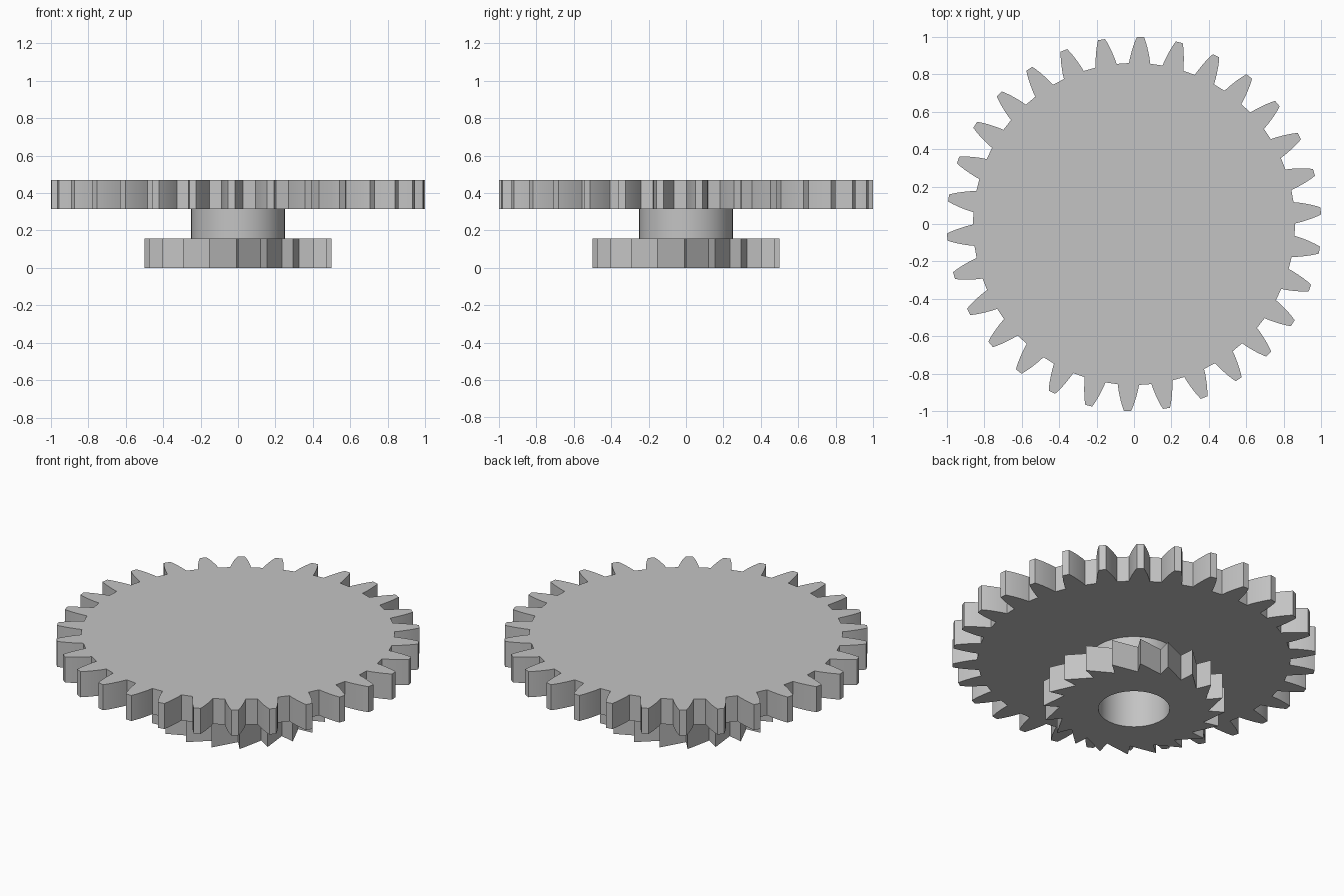
import bpy
import bmesh
from math import cos, sin, radians, tau

cube = bpy.data.objects.get("Cube")
if cube:
    bpy.data.objects.remove(cube, do_unlink=True)

# Single plain grey material
grey = bpy.data.materials.new("plain grey")
grey.use_nodes = True
colour = (0.55, 0.55, 0.55, 1)
grey.diffuse_color = colour
grey.node_tree.nodes["Principled BSDF"].inputs["Base Color"].default_value = colour


def polar(r, a):
    return (r * cos(a), r * sin(a))


def circle(r, n=72):
    return [polar(r, tau * i / n) for i in range(n)]


def plate(name, loops, z0, z1):
    """Extrude an outline, with optional holes, from z0 to z1."""
    bm = bmesh.new()
    edges = []
    for loop in loops:
        verts = [bm.verts.new((x, y, z0)) for x, y in loop]
        edges += [bm.edges.new((v, verts[i - 1])) for i, v in enumerate(verts)]
    bmesh.ops.triangle_fill(bm, edges=edges, use_beauty=True)
    result = bmesh.ops.extrude_face_region(bm, geom=bm.faces[:], use_keep_orig=True)
    top = [g for g in result["geom"] if isinstance(g, bmesh.types.BMVert)]
    bmesh.ops.translate(bm, verts=top, vec=(0, 0, z1 - z0))
    bmesh.ops.recalc_face_normals(bm, faces=bm.faces[:])
    mesh = bpy.data.meshes.new(name)
    bm.to_mesh(mesh)
    bm.free()
    mesh.materials.append(grey)
    obj = bpy.data.objects.new(name, mesh)
    bpy.context.collection.objects.link(obj)
    bpy.ops.object.select_all(action="DESELECT")
    obj.select_set(True)
    bpy.context.view_layer.objects.active = obj
    bpy.ops.object.shade_smooth_by_angle(angle=radians(15))
    return obj


# Large spur gear: curved flanks given as (radius, half width)
flank = [(0.86, 0.057), (0.89, 0.052), (0.92, 0.045),
         (0.95, 0.037), (0.98, 0.027), (1.0, 0.019)]
teeth = 30
gear_outline = []
for i in range(teeth):
    mid = radians(4) + tau * i / teeth
    gear_outline += [polar(r, mid - w / r) for r, w in flank]
    gear_outline += [polar(r, mid + w / r) for r, w in reversed(flank)]
plate("spur_gear", [gear_outline], 0.315, 0.47)

# Hollow hub between the wheels
bore = circle(0.196)
plate("hub", [circle(0.25), bore], 0.157, 0.315)

# Ratchet wheel: long sloping face, then a nearly radial step
notches = 20
ratchet_outline = []
for i in range(notches):
    a = tau * i / notches
    ratchet_outline += [polar(0.5, a), polar(0.409, a + radians(17.06))]
plate("ratchet_wheel", [ratchet_outline, bore], 0, 0.157)
